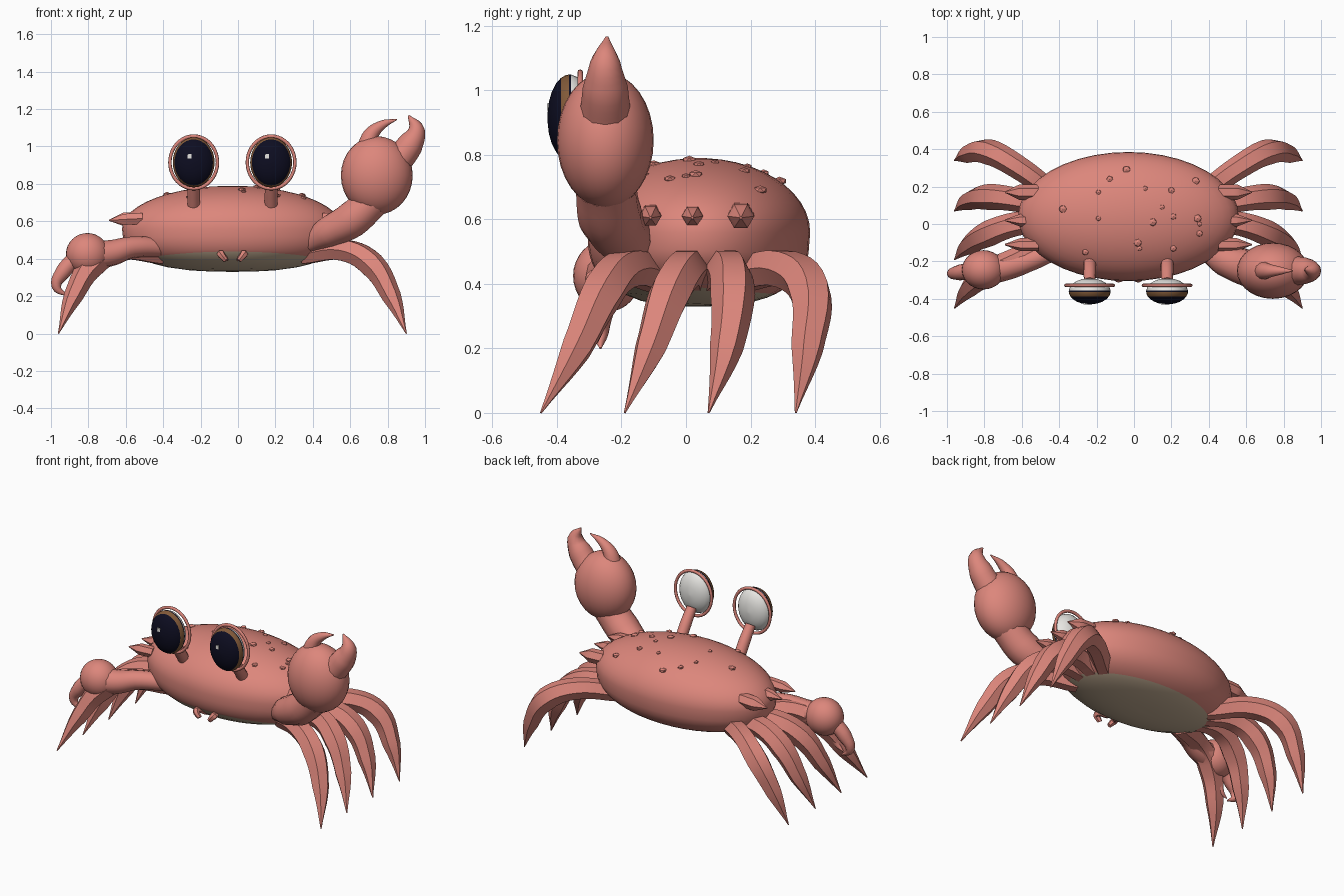
import bpy, bmesh, math
from mathutils import Vector

default_cube = bpy.data.objects.get("Cube")
if default_cube:
    bpy.data.objects.remove(default_cube)

MID = -0.03                       # x of the body's plane of symmetry
SIDES = (("left", 1), ("right", -1))


def material(name, *rgb):
    mat = bpy.data.materials.new(name)
    mat.use_nodes = True
    mat.diffuse_color = (*rgb, 1)
    mat.node_tree.nodes["Principled BSDF"].inputs["Base Color"].default_value = (*rgb, 1)
    return mat


shell = material("shell pink", 0.72, 0.24, 0.2)
cream = material("belly cream", 0.56, 0.43, 0.3)
white = material("eye white", 0.8, 0.79, 0.76)
brown = material("iris brown", 0.22, 0.1, 0.04)
dark = material("pupil dark", 0.004, 0.004, 0.015)


def activate(obj):
    bpy.ops.object.select_all(action="DESELECT")
    obj.select_set(True)
    bpy.context.view_layer.objects.active = obj


def smooth(obj, angle):
    activate(obj)
    bpy.ops.object.shade_smooth_by_angle(angle=math.radians(angle))


def finish(obj, name, mat, angle=40):
    obj.name = name
    obj.data.materials.clear()
    obj.data.materials.append(mat)
    smooth(obj, angle)
    return obj


def loft(name, rings, bands, mats):
    """Skin a list of closed rings; bands holds one material index per strip."""
    mesh = bpy.data.meshes.new(name)
    for mat in mats:
        mesh.materials.append(mat)
    bm = bmesh.new()
    loops = [[bm.verts.new(p) for p in ring] for ring in rings]
    for lower, upper, band in zip(loops, loops[1:], bands):
        for i in range(len(lower)):
            j = (i + 1) % len(lower)
            bm.faces.new((lower[i], lower[j], upper[j], upper[i])).material_index = band
    bm.faces.new(loops[0]).material_index = bands[0]
    bm.faces.new(loops[-1]).material_index = bands[-1]
    bmesh.ops.recalc_face_normals(bm, faces=bm.faces)
    bm.to_mesh(mesh)
    bm.free()
    obj = bpy.data.objects.new(name, mesh)
    bpy.context.collection.objects.link(obj)
    smooth(obj, 60)


def limb(name, points, roundness=4, angle=50):
    """Tapered tube through (x, y, z, radius) points."""
    curve = bpy.data.curves.new(name, "CURVE")
    curve.dimensions = "3D"
    curve.bevel_depth = 1
    curve.bevel_resolution = roundness
    curve.resolution_u = 5
    curve.use_fill_caps = True
    spline = curve.splines.new("BEZIER")
    spline.bezier_points.add(len(points) - 1)
    for knot, (x, y, z, radius) in zip(spline.bezier_points, points):
        knot.co = (x, y, z)
        knot.radius = radius
        knot.handle_left_type = knot.handle_right_type = "AUTO"
    obj = bpy.data.objects.new(name, curve)
    bpy.context.collection.objects.link(obj)
    activate(obj)
    bpy.ops.object.convert(target="MESH")
    finish(bpy.context.object, name, shell, angle)


def ball(name, centre, size):
    bpy.ops.mesh.primitive_uv_sphere_add(segments=28, ring_count=16, location=centre)
    obj = bpy.context.object
    obj.scale = size
    finish(obj, name, shell, 60)


def ellipse(cx, cy, rx, ry, height, count=40):
    ring = []
    for i in range(count):
        a = math.tau * i / count
        x, y = cx + rx * math.cos(a), cy + ry * math.sin(a)
        ring.append(Vector((x, y, height(x, y))))
    return ring


# Body: domed shell above, boxier underside with a cream oval belly
BODY_Y, BODY_Z = 0.04, 0.56
WIDE, DEEP, TALL = 0.59, 0.345, 0.23


def reach(x, y):
    return min(1, math.hypot((x - MID) / WIDE, (y - BODY_Y) / DEEP))


def underside(x, y):
    return BODY_Z - TALL * (1 - reach(x, y) ** 2.6) ** (1 / 2.6)


def dome(x, y):
    return BODY_Z + TALL * math.sqrt(1 - reach(x, y) ** 2)


BELLY = (0.0, 0.47, 0.278)
rings = [ellipse(MID, BELLY[0], BELLY[1] * s, BELLY[2] * s, underside)
         for s in (0.02, 0.25, 0.5, 0.75, 0.9, 1)]
belly_bands = len(rings) - 1
for u in (0.25, 0.5, 0.7, 0.85, 0.95, 1):
    cy, rx, ry = [a + (b - a) * u for a, b in zip(BELLY, (BODY_Y, WIDE, DEEP))]
    rings.append(ellipse(MID, cy, rx, ry, underside))
for step in range(1, 12):
    s = math.cos(step * math.pi / 23)
    rings.append(ellipse(MID, BODY_Y, WIDE * s, DEEP * s, dome))
loft("body", rings, [1] * belly_bands + [0] * (len(rings) - 1 - belly_bands), [shell, cream])

# Shell bumps
bumps = [(-.19, .17), (-.13, .24), (-.04, .29), (.06, .19), (.2, .18), (.33, .23),
         (.15, .09), (.21, .04), (.1, .01), (-.19, .03), (-.26, -.15), (.02, -.1),
         (.03, -.13), (.21, -.13), (.34, .03), (.35, 0), (.35, -.05), (-.38, .08)]
for i, (x, y) in enumerate(bumps):
    bpy.ops.mesh.primitive_ico_sphere_add(subdivisions=1, radius=0.015 + 0.004 * (i % 3),
                                          location=(x, y, dome(x, y)))
    bump = finish(bpy.context.object, "shell_bump", shell, 20)
    bump.scale.z = 0.6

# Legs: y for each knot, sharing the same outward reach, height and thickness
leg_x = (0.38, 0.6, 0.745, 0.85, 0.93)
leg_z = (0.42, 0.445, 0.37, 0.2, 0.0)
leg_r = (0.055, 0.064, 0.07, 0.052, 0.003)
leg_y = {"front": (-.08, -.19, -.26, -.34, -.45),
         "second": (.02, 0, -.05, -.11, -.19),
         "third": (.08, .13, .145, .125, .07),
         "back": (.15, .31, .385, .375, .34)}
for side, s in SIDES:
    for which, ys in leg_y.items():
        knots = [(MID + s * x, y, z, r) for x, y, z, r in zip(leg_x, ys, leg_z, leg_r)]
        limb(f"{side}_{which}_leg", knots, roundness=1)

    # Blunt faceted spikes along the shell's edge
    for y, r in ((-0.11, 0.034), (0.02, 0.033), (0.17, 0.042)):
        limb(f"{side}_spike", [(MID + s * 0.48, y, 0.615, r), (MID + s * 0.58, y, 0.61, r),
                               (MID + s * 0.66, y, 0.605, 0.004)], 1, 30)

    # Mouthparts
    limb(f"{side}_mouthpart", [(MID + s * 0.03, -0.23, 0.4, 0.014),
                               (MID + s * 0.062, -0.285, 0.425, 0.022),
                               (MID + s * 0.035, -0.295, 0.39, 0.014)], 1, 30)

    # Eyes: stalk, banded ball, rim and highlight
    ex, ey, ez = MID + s * 0.207, -0.36, 0.915
    limb(f"{side}_eye_stalk", [(ex, -0.21, 0.69, 0.034), (ex, -0.25, 0.75, 0.034),
                               (ex, -0.31, 0.83, 0.03)])
    eye_rings = []
    for t in (0.999, 0.93, 0.8, 0.6, 0.35, 0.06, -0.04, -0.2, -0.4, -0.6, -0.8, -0.93, -0.999):
        c = math.sqrt(1 - t * t)
        flat_ring = ellipse(0, 0, 0.112 * c, 0.134 * c, lambda x, y: 0, 32)
        eye_rings.append([(ex + p.x, ey + 0.07 * t, ez + p.y) for p in flat_ring])
    loft(f"{side}_eye", eye_rings, [0] * 5 + [2] + [1] * 2 + [2] * 4, [white, brown, dark])
    bpy.ops.mesh.primitive_torus_add(major_segments=40, minor_segments=8, major_radius=0.126,
                                     minor_radius=0.009, location=(ex, -0.328, ez),
                                     rotation=(math.pi / 2, 0, 0))
    rim = finish(bpy.context.object, f"{side}_eye_rim", shell, 60)
    rim.scale = (1.01, 1.11, 1)
    bpy.ops.mesh.primitive_cube_add(size=1, location=(ex - 0.022, -0.427, ez + 0.033))
    glint = finish(bpy.context.object, f"{side}_eye_highlight", white)
    glint.scale = (0.02, 0.008, 0.022)

# Large raised left claw
limb("left_claw_arm", [(0.38, -0.14, 0.48, 0.05), (0.48, -0.19, 0.54, 0.085),
                       (0.61, -0.235, 0.61, 0.1), (0.72, -0.25, 0.71, 0.095)])
ball("left_claw", (0.742, -0.25, 0.845), (0.192, 0.15, 0.21))
limb("left_claw_outer_finger", [(0.85, -0.25, 0.92, 0.08), (0.92, -0.25, 1.01, 0.07),
                                (0.952, -0.25, 1.09, 0.046), (0.912, -0.245, 1.165, 0.005)])
limb("left_claw_inner_finger", [(0.69, -0.25, 0.99, 0.055), (0.71, -0.25, 1.06, 0.042),
                                (0.77, -0.25, 1.115, 0.025), (0.85, -0.25, 1.145, 0.003)])

# Small lowered right claw
limb("right_claw_arm", [(-0.4, -0.13, 0.46, 0.05), (-0.57, -0.2, 0.46, 0.058),
                        (-0.68, -0.23, 0.43, 0.07), (-0.78, -0.245, 0.42, 0.08)])
ball("right_claw", (-0.805, -0.245, 0.425), (0.115, 0.105, 0.112))
limb("right_claw_outer_finger", [(-0.87, -0.25, 0.4, 0.045), (-0.935, -0.26, 0.33, 0.042),
                                 (-0.97, -0.265, 0.25, 0.026), (-0.91, -0.265, 0.2, 0.003)])
limb("right_claw_inner_finger", [(-0.83, -0.26, 0.35, 0.035), (-0.85, -0.27, 0.3, 0.027),
                                 (-0.875, -0.275, 0.25, 0.017), (-0.915, -0.275, 0.22, 0.003)])
